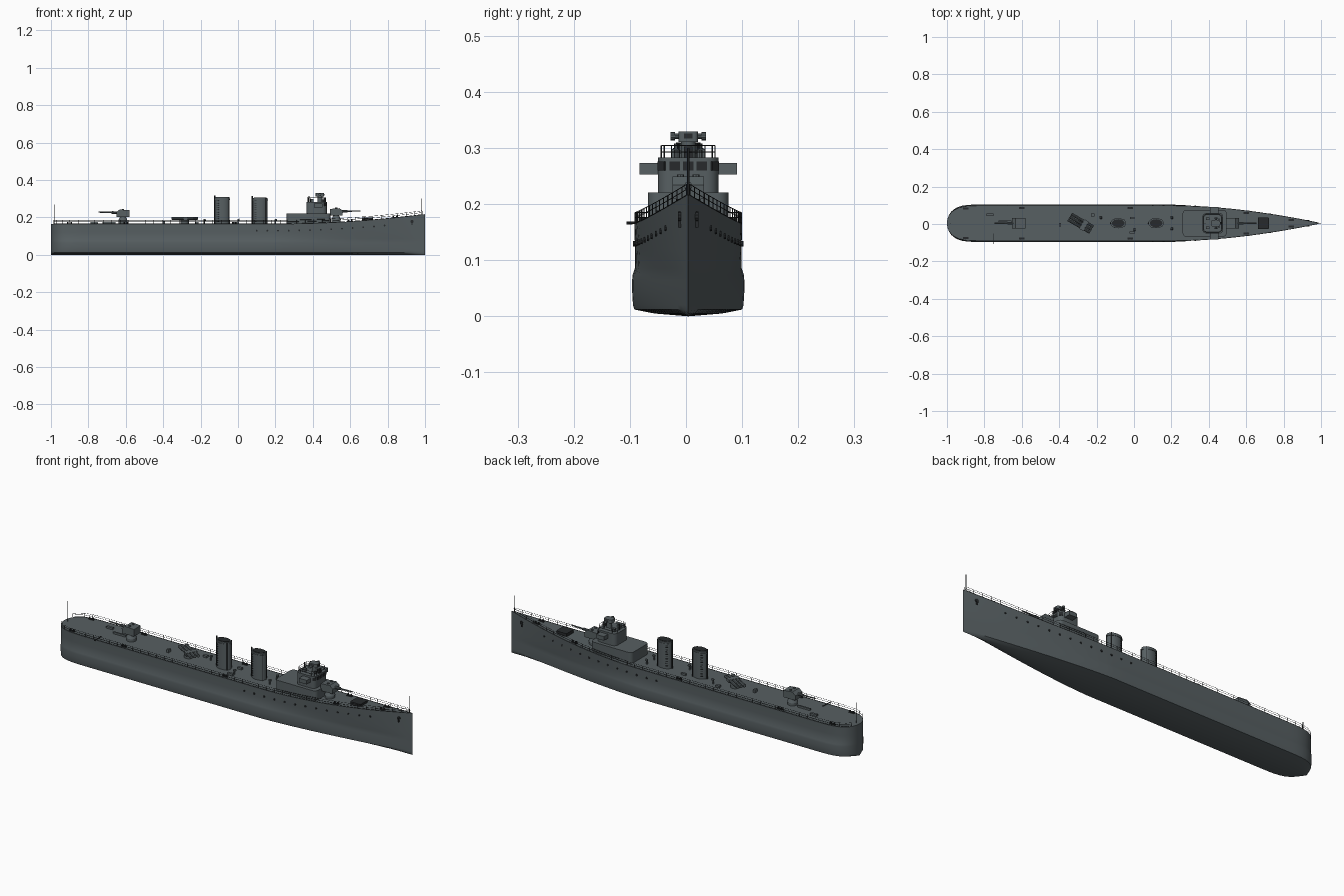
import bpy, bmesh
from math import sin, cos, pi, radians
from mathutils import Vector, Matrix

cube = bpy.data.objects.get("Cube")
if cube:
    bpy.data.objects.remove(cube)


def material(name, rgb):
    m = bpy.data.materials.new(name)
    m.use_nodes = True
    m.diffuse_color = (*rgb, 1)
    m.node_tree.nodes["Principled BSDF"].inputs["Base Color"].default_value = (*rgb, 1)
    return m


GREY = material("naval grey", (0.095, 0.115, 0.122))
DARK = material("dark fittings", (0.02, 0.023, 0.025))
CENTRE_Y = 0.004


def finish(bm, name, mat, smooth=True):
    bmesh.ops.recalc_face_normals(bm, faces=bm.faces)
    me = bpy.data.meshes.new(name)
    bm.to_mesh(me)
    bm.free()
    me.materials.append(mat)
    ob = bpy.data.objects.new(name, me)
    bpy.context.collection.objects.link(ob)
    ob.location.y = CENTRE_Y
    if smooth:
        bpy.ops.object.select_all(action='DESELECT')
        ob.select_set(True)
        bpy.context.view_layer.objects.active = ob
        bpy.ops.object.shade_smooth_by_angle(angle=radians(35))
    return ob


def box(bm, c, s, turn=0):
    mtx = Matrix.Translation(c) @ Matrix.Rotation(turn, 4, 'Z') @ Matrix.Diagonal((*s, 1))
    bmesh.ops.create_cube(bm, size=1, matrix=mtx)


def rod(bm, a, b, r, n=6, r2=None):
    a, b = Vector(a), Vector(b)
    d = b - a
    mtx = Matrix.Translation((a + b) / 2) @ d.to_track_quat('Z', 'Y').to_matrix().to_4x4()
    bmesh.ops.create_cone(bm, cap_ends=True, segments=n, radius1=r,
                          radius2=r if r2 is None else r2, depth=d.length, matrix=mtx)


def prism(bm, outline, z0, z1):
    lo = [bm.verts.new((x, y, z0)) for x, y in outline]
    hi = [bm.verts.new((x, y, z1)) for x, y in outline]
    bm.faces.new(lo)
    bm.faces.new(hi)
    for i in range(len(lo)):
        j = (i + 1) % len(lo)
        bm.faces.new((lo[i], lo[j], hi[j], hi[i]))


def rounded(x0, x1, hy, r, n=5):
    pts = []
    for k, (cx, cy) in enumerate(((x1 - r, hy - r), (x0 + r, hy - r),
                                  (x0 + r, r - hy), (x1 - r, r - hy))):
        for i in range(n + 1):
            a = pi / 2 * (k + i / n)
            pts.append((cx + r * cos(a), cy + r * sin(a)))
    return pts


# Hull shape rules
def bow(x):
    return max(0, (x - 0.2) / 0.8)


def width(x):
    aft = min(1, max(0, (-0.8 - x) / 0.2))
    return 0.1 * (1 - bow(x) ** 1.8) * max(0, 1 - aft ** 4) ** 0.5


def deck(x):
    return 0.165 + 0.052 * bow(x) ** 2


def edge(x):
    return width(x) * 0.96


# Hull with bulged lower sides
bm = bmesh.new()
stations = [-0.8 - 0.2 * cos(pi / 2 * i / 10) for i in range(10)]
stations += [-0.8 + i * 0.1 for i in range(10)] + [0.2 + 0.04 * i for i in range(21)]
rings = []
for x in stations:
    w, fine = width(x), 1 - 0.3 * bow(x)
    half = [(0.6 * fine, 0.005), (0.96 * fine, 0.012), (0.985 * fine, 0.02), (fine, 0.045),
            (fine, 0.064), (0.99 * fine, 0.074), (0.95 - 0.2 * bow(x), 0.086),
            (0.95 - 0.1 * bow(x), 0.12), (0.96, deck(x))]
    pts = [(0, 0)] + half + [(0, deck(x))] + [(-y, z) for y, z in reversed(half)]
    rings.append([bm.verts.new((x, y * w, z)) for y, z in pts])
for a, b in zip(rings, rings[1:]):
    for i in range(len(a)):
        j = (i + 1) % len(a)
        bm.faces.new((a[i], a[j], b[j], b[i]))
bmesh.ops.remove_doubles(bm, verts=bm.verts, dist=0.0001)
bmesh.ops.dissolve_degenerate(bm, edges=bm.edges, dist=0.0001)
finish(bm, "hull", GREY)

# Guard rails along both deck edges
bm = bmesh.new()
xs = [-0.985, -0.97, -0.94] + [-0.9 + 0.045 * i for i in range(42)] + [0.985]
for s in (-1, 1):
    pts = [Vector((x, s * edge(x) * 0.985, deck(x))) for x in xs]
    for p in pts:
        rod(bm, p, p + Vector((0, 0, 0.02)), 0.001, 4)
    for h in (0.001, 0.011, 0.02):
        for a, b in zip(pts, pts[1:]):
            rod(bm, a + Vector((0, 0, h)), b + Vector((0, 0, h)), 0.0008, 4)
finish(bm, "guard_rails", DARK, False)

# Portholes and anchors
bm = bmesh.new()
for s in (-1, 1):
    for i in range(13):
        x = 0.1 + 0.057 * i
        z = deck(x) - 0.036
        y = s * width(x) * (0.955 - 0.07 * bow(x))
        rod(bm, (x, y - 0.003, z), (x, y + 0.003, z), 0.005, 10)
    x = 0.93
    y = s * width(x) * 0.92
    rod(bm, (x, y - 0.004, 0.178), (x, y + 0.004, 0.178), 0.009, 10)
    box(bm, (x, y, 0.168), (0.006, 0.009, 0.02))
finish(bm, "portholes_and_anchors", DARK)

# Flagstaffs and side boom
bm = bmesh.new()
rod(bm, (0.98, 0, 0.21), (0.98, 0, 0.3), 0.002)
rod(bm, (-0.98, 0, 0.165), (-0.98, 0, 0.268), 0.002)
rod(bm, (-0.75, -0.055, 0.169), (-0.75, -0.11, 0.166), 0.0025)
finish(bm, "flagstaffs_and_boom", DARK)

# Deckhouse, bridge and bridge wings
bm = bmesh.new()
prism(bm, rounded(0.26, 0.495, 0.072, 0.02), 0.16, 0.221)
prism(bm, rounded(0.365, 0.475, 0.054, 0.022), 0.22, 0.283)
box(bm, (0.43, 0, 0.263), (0.045, 0.174, 0.021))
finish(bm, "deckhouse_and_bridge", GREY)

# Bridge windows
bm = bmesh.new()
for y in (-0.024, 0, 0.024):
    box(bm, (0.475, y, 0.268), (0.004, 0.018, 0.016))
for s in (-1, 1):
    box(bm, (0.4685, s * 0.0476, 0.268), (0.004, 0.017, 0.016), s * pi / 4)
finish(bm, "bridge_windows", DARK, False)

# Rails on the bridge roof
bm = bmesh.new()
ring = rounded(0.37, 0.47, 0.048, 0.018, 2)
for (x, y), (u, v) in zip(ring, ring[1:] + ring[:1]):
    rod(bm, (x, y, 0.283), (x, y, 0.304), 0.001, 4)
    for z in (0.293, 0.304):
        rod(bm, (x, y, z), (u, v, z), 0.0009, 4)
finish(bm, "bridge_rails", DARK, False)

# Gun director with rangefinder, lamps and equipment
bm = bmesh.new()
rod(bm, (0.438, 0, 0.28), (0.438, 0, 0.312), 0.013, 14)
prism(bm, rounded(0.415, 0.46, 0.017, 0.006, 3), 0.311, 0.329)
rod(bm, (0.438, -0.027, 0.321), (0.438, 0.027, 0.321), 0.005, 10)
for s in (-1, 1):
    rod(bm, (0.438, s * 0.024, 0.321), (0.438, s * 0.032, 0.321), 0.0075, 10)
    rod(bm, (0.455, s * 0.02, 0.283), (0.455, s * 0.02, 0.296), 0.005, 8)
    box(bm, (0.395, s * 0.024, 0.29), (0.018, 0.014, 0.016))
finish(bm, "gun_director", GREY)
bm = bmesh.new()
box(bm, (0.46, 0, 0.321), (0.004, 0.016, 0.009))
box(bm, (0.464, 0, 0.293), (0.012, 0.016, 0.02))
rod(bm, (0.38, 0, 0.28), (0.38, 0, 0.315), 0.003)
finish(bm, "director_fittings", DARK)


# Shielded deck guns
def gun(name, x, z, d):
    bm = bmesh.new()
    rod(bm, (x, 0, z), (x, 0, z + 0.022), 0.026, 16, 0.016)
    shield = [(-0.034, 0.022), (0.034, 0.022), (0.036, 0.047), (0.018, 0.062), (-0.034, 0.058)]
    sides = [[bm.verts.new((x + d * u, y, z + h)) for u, h in shield] for y in (-0.028, 0.028)]
    for f in sides:
        bm.faces.new(f)
    for i in range(5):
        j = (i + 1) % 5
        bm.faces.new((sides[0][i], sides[0][j], sides[1][j], sides[1][i]))
    rod(bm, (x + d * 0.03, 0, z + 0.045), (x + d * 0.06, 0, z + 0.046), 0.007, 10)
    rod(bm, (x + d * 0.06, 0, z + 0.046), (x + d * 0.13, 0, z + 0.048), 0.004, 8, 0.003)
    for s in (-1, 1):
        rod(bm, (x, s * 0.014, z + 0.057), (x, s * 0.014, z + 0.066), 0.006, 8)
    finish(bm, name, GREY)


gun("forward_gun", 0.525, 0.187, 1)
gun("aft_gun", -0.615, 0.18, -1)
bm = bmesh.new()
rod(bm, (0.525, 0, 0.165), (0.525, 0, 0.19), 0.024, 16)
rod(bm, (-0.615, 0, 0.16), (-0.615, 0, 0.182), 0.024, 16)
finish(bm, "gun_pedestals", GREY)


# Oval funnels with dark mouths, pipes and rungs
def oval(x, k):
    return [(x + 0.039 * k * cos(a * pi / 16), 0.025 * k * sin(a * pi / 16)) for a in range(32)]


for name, x, top in (("aft_funnel", -0.084, 0.308), ("forward_funnel", 0.118, 0.304)):
    bm = bmesh.new()
    prism(bm, oval(x, 1), 0.16, top)
    prism(bm, oval(x, 1.07), top - 0.014, top - 0.008)
    finish(bm, name, GREY)
    bm = bmesh.new()
    prism(bm, oval(x, 0.86), top - 0.001, top + 0.002)
    rod(bm, (x - 0.041, 0, 0.165), (x - 0.041, 0, top + 0.009), 0.004, 8)
    for s in (-1, 1):
        rod(bm, (x + 0.031, s * 0.018, 0.165), (x + 0.031, s * 0.018, top), 0.002)
        for i in range(10):
            box(bm, (x - 0.024, s * 0.0205, 0.18 + i * 0.012), (0.012, 0.004, 0.003), s * 0.6)
    finish(bm, name + "_fittings", DARK)

# Triple torpedo tubes on a turntable
bm = bmesh.new()
mid, turn = Vector((-0.285, 0, 0.195)), radians(-30)
along = Vector((cos(turn), sin(turn), 0)) * 0.068
across = Vector((-sin(turn), cos(turn), 0)) * 0.018
rod(bm, (-0.285, 0, 0.163), (-0.285, 0, 0.187), 0.022, 16)
for k in (-1, 0, 1):
    p = mid + across * k
    rod(bm, p - along, p + along, 0.008, 10)
box(bm, mid + along * 0.3, (0.025, 0.058, 0.016), turn)
finish(bm, "torpedo_tubes", GREY)

# Foredeck breakwater hatch
bm = bmesh.new()
prism(bm, rounded(0.662, 0.722, 0.031, 0.006, 2), 0.175, 0.199)
finish(bm, "foredeck_hatch", DARK)

# Deck lockers, vents and aft racks
bm = bmesh.new()
for x, y, lx, ly, h in ((-0.77, 0.046, 0.035, 0.012, 0.012), (-0.69, 0.012, 0.07, 0.008, 0.012),
                        (-0.395, -0.008, 0.012, 0.02, 0.018), (-0.01, 0.028, 0.025, 0.012, 0.012),
                        (-0.01, -0.05, 0.03, 0.012, 0.012), (-0.22, 0.045, 0.02, 0.016, 0.012)):
    box(bm, (x, y, 0.163 + h / 2), (lx, ly, h))
for x, y in ((0.0, -0.035), (-0.18, 0.03), (0.2, 0.03), (0.2, -0.03)):
    rod(bm, (x, y, 0.163), (x, y, 0.185), 0.004, 8)
    rod(bm, (x - 0.003, y, 0.185), (x + 0.008, y, 0.187), 0.006, 8)
finish(bm, "deck_lockers_and_vents", GREY)

# Paired mooring bollards
bm = bmesh.new()
for x in (-0.9, -0.6, -0.02, 0.6, 0.84):
    for s in (-1, 1):
        y = s * (edge(x) - 0.014)
        box(bm, (x, y, deck(x) + 0.001), (0.03, 0.01, 0.004))
        for e in (-0.009, 0.009):
            rod(bm, (x + e, y, deck(x)), (x + e, y, deck(x) + 0.011), 0.004, 8)
finish(bm, "bollards", DARK)
